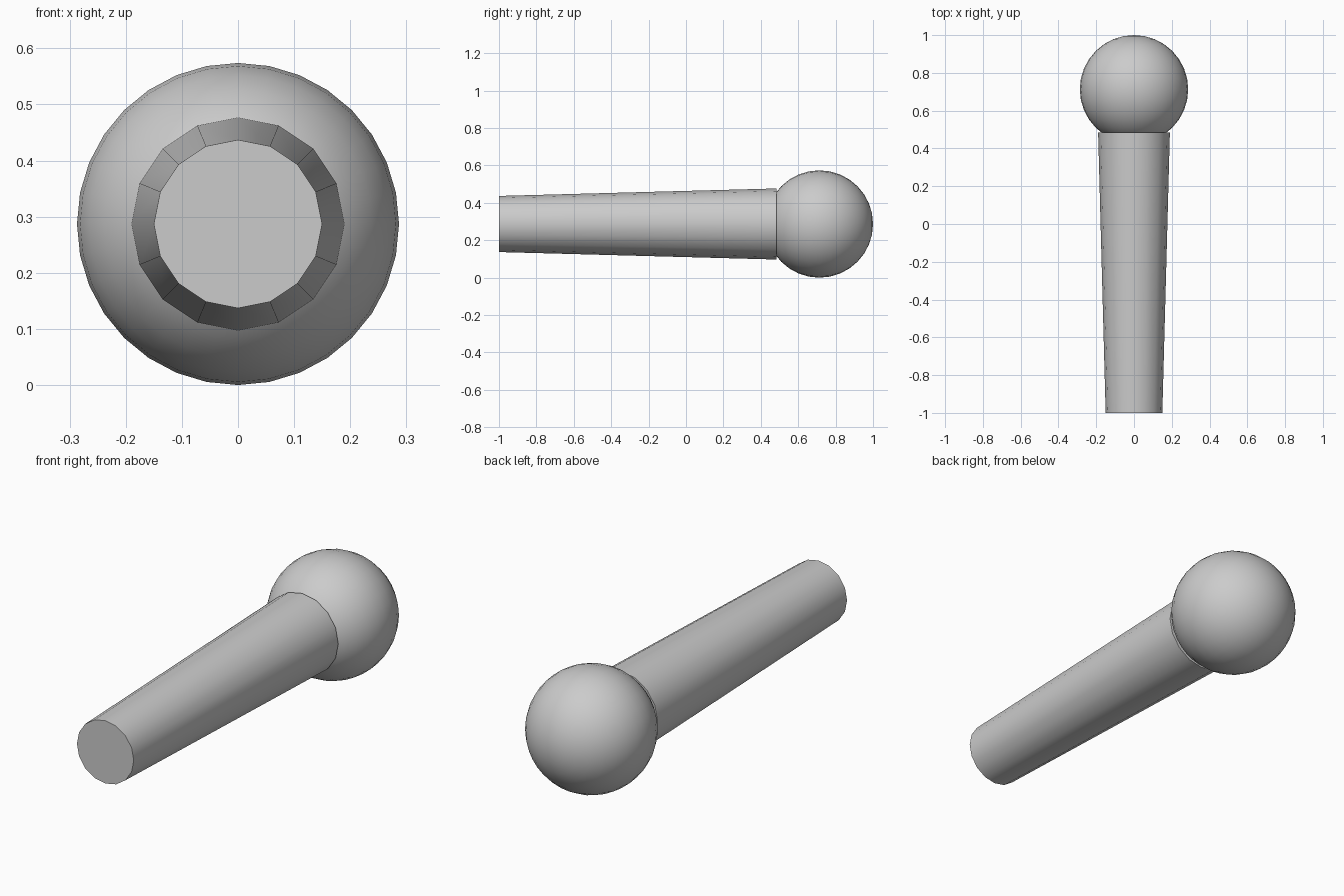
import bpy
from math import pi

if "Cube" in bpy.data.objects:
    bpy.data.objects.remove(bpy.data.objects["Cube"])

R = 0.287          # ball radius, also the axis height
Y_BALL = 1 - R

def smooth(obj, name):
    obj.name = name
    bpy.ops.object.shade_smooth_by_angle(angle=pi / 6)

# Tapered handle: narrow end at the front, wide end against the ball
y0, y1 = -1.0, 0.485
bpy.ops.mesh.primitive_cone_add(
    vertices=16, radius1=0.19, radius2=0.15, depth=y1 - y0,
    location=(0, (y0 + y1) / 2, R), rotation=(pi / 2, 0, 0))
smooth(bpy.context.object, "handle")

# Round head with its poles along the handle axis
bpy.ops.mesh.primitive_uv_sphere_add(
    segments=32, ring_count=16, radius=R,
    location=(0, Y_BALL, R), rotation=(pi / 2, 0, 0))
smooth(bpy.context.object, "ball_head")
